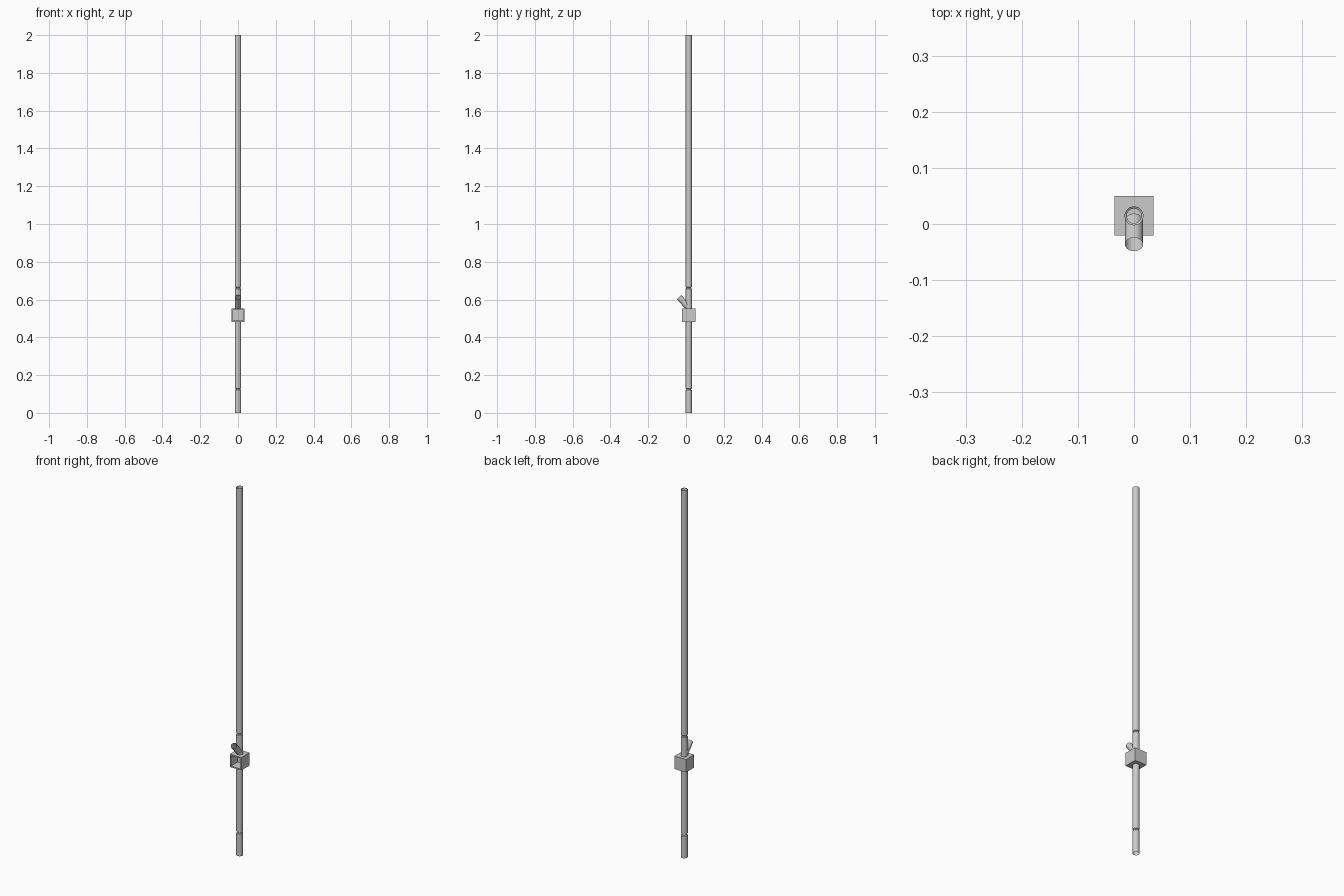
import bpy, bmesh, math
from mathutils import Vector

if "Cube" in bpy.data.objects:
    bpy.data.objects.remove(bpy.data.objects["Cube"])

AXIS_Y = 0.0145   # conduit axis
R = 0.017         # conduit radius
NECK = 0.013      # radius of the joint grooves
SIDES = 20


def finish(bm, name, smooth=True):
    mesh = bpy.data.meshes.new(name)
    bm.to_mesh(mesh)
    bm.free()
    ob = bpy.data.objects.new(name, mesh)
    bpy.context.collection.objects.link(ob)
    if smooth:
        bpy.ops.object.select_all(action='DESELECT')
        ob.select_set(True)
        bpy.context.view_layer.objects.active = ob
        bpy.ops.object.shade_smooth_by_angle(angle=math.radians(35))
    return ob


def open_tube(name, base, direction, profile):
    """Open-ended thin tube; profile is (radius, distance along axis)."""
    rot = Vector(direction).to_track_quat('Z', 'Y')
    bm = bmesh.new()
    rings = []
    for r, d in profile:
        ring = []
        for i in range(SIDES):
            a = math.tau * i / SIDES
            p = Vector((r * math.cos(a), r * math.sin(a), d))
            ring.append(bm.verts.new(Vector(base) + rot @ p))
        rings.append(ring)
    for lo, hi in zip(rings, rings[1:]):
        for i in range(SIDES):
            j = (i + 1) % SIDES
            bm.faces.new((lo[i], lo[j], hi[j], hi[i]))
    return finish(bm, name)


def groove(z):
    return [(R, z - 0.005), (NECK, z - 0.002), (NECK, z + 0.002), (R, z + 0.005)]


# Conduit below and above the box, each with one joint groove
open_tube("lower_conduit", (0, AXIS_Y, 0), (0, 0, 1),
          [(R, 0)] + groove(0.125) + [(R, 0.482)])
open_tube("upper_conduit", (0, AXIS_Y, 0), (0, 0, 1),
          [(R, 0.55)] + groove(0.662) + [(R, 2.0)])

# Slanted open branch leaning forward
open_tube("branch_pipe", (0, AXIS_Y, 0.555), (0, -0.66, 0.75),
          [(0.016, 0.012), (0.016, 0.077)])

# Junction box, hollow and open to the front
bm = bmesh.new()
bmesh.ops.create_cube(bm, size=0.07)
bmesh.ops.translate(bm, verts=bm.verts, vec=(0, 0.0145, 0.517))
bm.normal_update()
front = [f for f in bm.faces if f.normal.y < -0.9]
bmesh.ops.inset_region(bm, faces=front, thickness=0.009)
inner = bmesh.ops.extrude_face_region(bm, geom=front)
bmesh.ops.translate(bm, vec=(0, 0.058, 0),
                    verts=[v for v in inner['geom'] if isinstance(v, bmesh.types.BMVert)])
bmesh.ops.delete(bm, geom=[f for f in front if f.is_valid], context='FACES_ONLY')
bmesh.ops.recalc_face_normals(bm, faces=bm.faces)
finish(bm, "junction_box", smooth=False)
